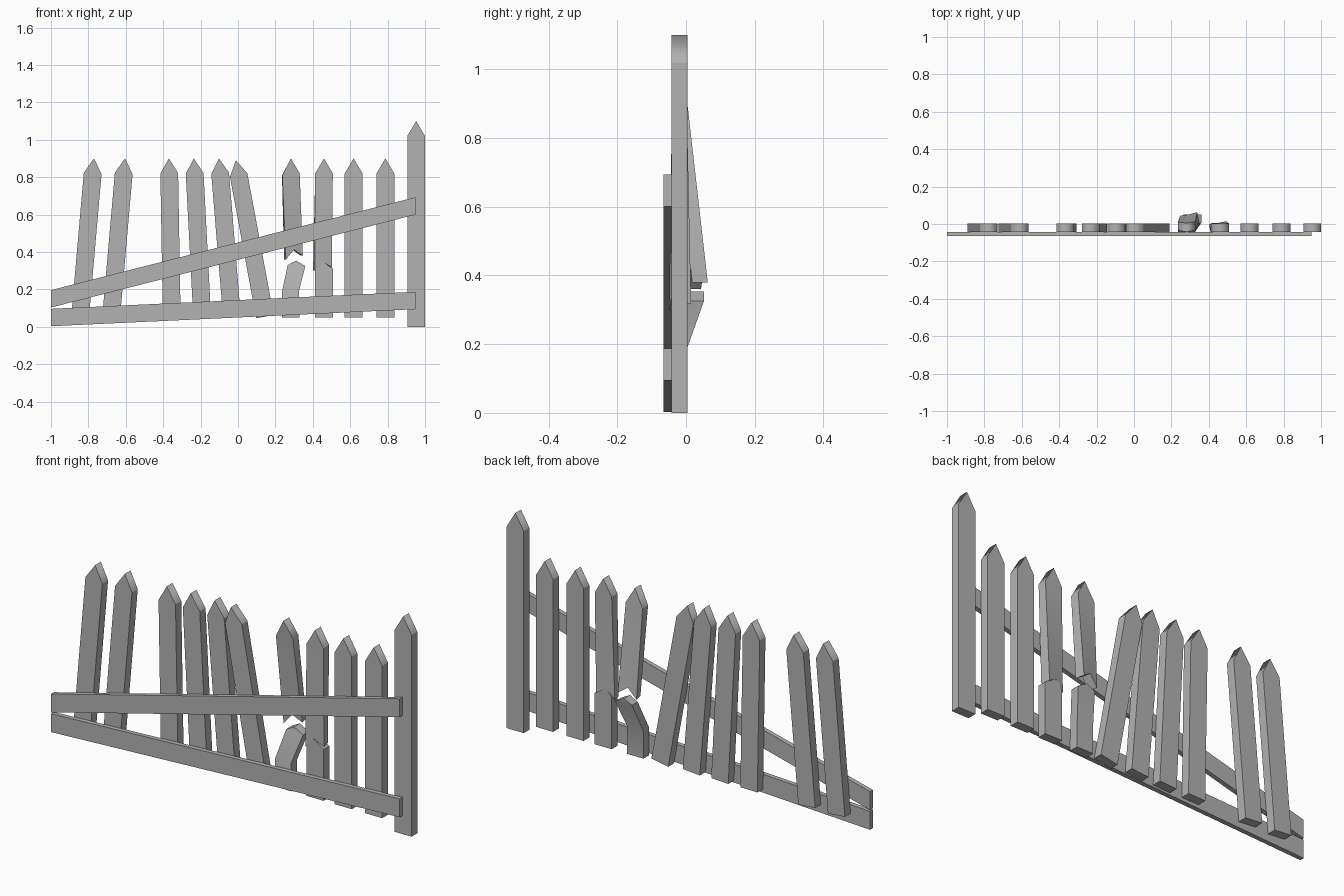
import bpy, bmesh
from math import sin, cos, radians

if "Cube" in bpy.data.objects:
    bpy.data.objects.remove(bpy.data.objects["Cube"])

Y0, Y1 = -0.042, 0.004      # front and back of the pickets
YC = (Y0 + Y1) / 2
W = 0.0475                  # half width of a board

grey = bpy.data.materials.new("weathered_grey")
grey.diffuse_color = (0.45, 0.45, 0.45, 1)
grey.use_nodes = True
grey.node_tree.nodes["Principled BSDF"].inputs["Base Color"].default_value = grey.diffuse_color


def slab(name, outline, y0=Y0, y1=Y1, deform=None, tip=False):
    """Extrude an x-z outline through y, then optionally bend it."""
    bm = bmesh.new()
    face = bm.faces.new([bm.verts.new((x, y0, z)) for x, z in outline])
    ext = bmesh.ops.extrude_face_region(bm, geom=[face])
    for v in ext["geom"]:
        if isinstance(v, bmesh.types.BMVert):
            v.co.y = y1
    top = max(v.co.z for v in bm.verts) - 0.001
    ridge = [e for e in bm.edges if tip and all(v.co.z > top for v in e.verts)]
    if deform:
        for v in bm.verts:
            v.co = deform(*v.co)
    bmesh.ops.triangulate(bm, faces=[f for f in bm.faces if len(f.verts) > 4])
    bmesh.ops.recalc_face_normals(bm, faces=bm.faces)
    # Soft ridge on the points and soft bends, crisp edges elsewhere
    for f in bm.faces:
        f.smooth = True
    for e in bm.edges:
        e.smooth = e in ridge or e.calc_face_angle(0) < radians(30)
    me = bpy.data.meshes.new(name)
    bm.to_mesh(me)
    bm.free()
    me.materials.append(grey)
    ob = bpy.data.objects.new(name, me)
    bpy.context.collection.objects.link(ob)
    return ob


def pointed(name, tip_x, tip_z, length, lean=0):
    """Pointed board, leaning about its tip (positive: top to the right)."""
    a = radians(lean)
    pts = [(-W, -length), (W, -length), (W, -0.08), (0, 0), (-W, -0.08)]
    slab(name, [(tip_x + x * cos(a) + z * sin(a), tip_z - x * sin(a) + z * cos(a))
                for x, z in pts], tip=True)


def twist(cx, z0, z1, angle, push):
    """Turn and push a board backwards, growing from z0 to z1."""
    def f(x, y, z):
        t = min(max((z - z0) / (z1 - z0), 0), 1)
        a = radians(angle) * t
        dx, dy = x - cx(z), y - YC
        return (cx(z) + dx * cos(a) - dy * sin(a),
                YC + dx * sin(a) + dy * cos(a) + push * t, z)
    return f


# End post
pointed("post", 0.9525, 1.10, 1.10)

# Whole pickets: tip x, tip z, lean
for i, (x, z, lean) in enumerate([
        (-0.77, 0.90, 5), (-0.604, 0.90, 5), (-0.369, 0.90, -1),
        (-0.236, 0.90, -3), (-0.102, 0.90, -4.7), (-0.011, 0.89, -10.5),
        (0.618, 0.90, 0), (0.788, 0.90, 0)]):
    pointed(f"picket_{i + 1}", x, z, 0.85, lean)

# First broken picket, both halves bent backwards
slab("broken_picket_a_top",
     [(0.25, 0.36), (0.295, 0.412), (0.343, 0.38), (0.329, 0.82),
      (0.283, 0.90), (0.236, 0.81)], tip=True,
     deform=twist(lambda z: 0.283 + (0.9 - z) * 0.025, 0.90, 0.38, 12, 0.05))
slab("broken_picket_a_bottom",
     [(0.235, 0.05), (0.328, 0.05), (0.326, 0.19), (0.36, 0.325),
      (0.31, 0.353), (0.266, 0.33), (0.236, 0.19)],
     deform=twist(lambda z: 0.282, 0.19, 0.325, 0, 0.048))

# Second broken picket, slightly twisted
slab("broken_picket_b_top",
     [(0.405, 0.30), (0.452, 0.345), (0.498, 0.318), (0.507, 0.82),
      (0.46, 0.90), (0.413, 0.82)], tip=True,
     deform=twist(lambda z: 0.46 - (0.9 - z) * 0.015, 0.82, 0.30, 12, 0.002))
slab("broken_picket_b_bottom",
     [(0.413, 0.05), (0.508, 0.05), (0.508, 0.31), (0.45, 0.35), (0.413, 0.315)])

# Sagging rails: bottom z at the left and right ends
for name, zl, zr in [("lower_rail", 0.003, 0.094), ("upper_rail", 0.103, 0.60)]:
    slab(name, [(-1, zl), (0.95, zr), (0.95, zr + 0.093), (-1, zl + 0.093)],
         -0.065, Y0)
